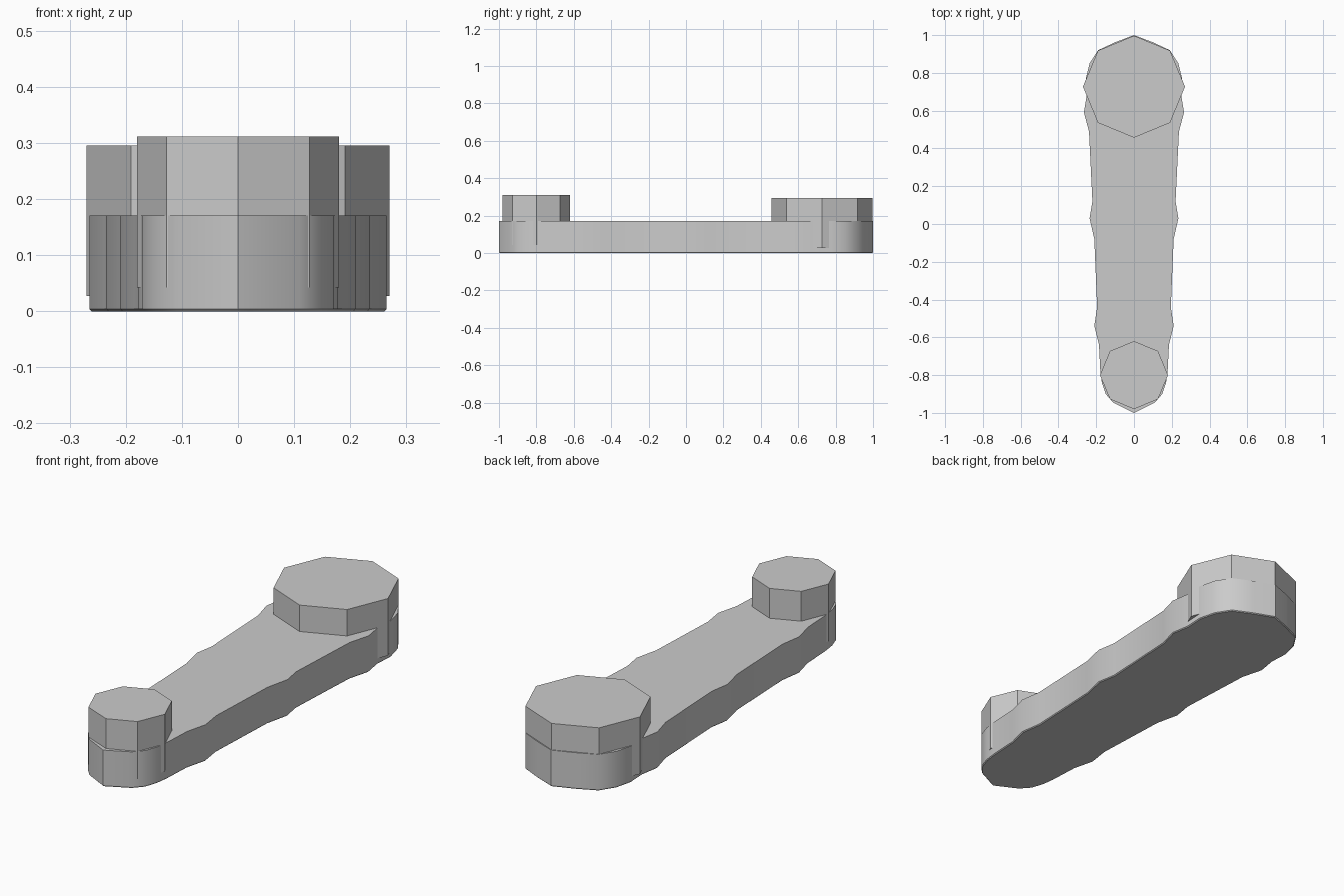
import bpy, bmesh, math

cube = bpy.data.objects.get("Cube")
if cube:
    bpy.data.objects.remove(cube, do_unlink=True)

# One plain grey for the whole model
grey = bpy.data.materials.new("plain grey")
grey.use_nodes = True
colour = (0.6, 0.6, 0.6, 1)
grey.diffuse_color = colour
grey.node_tree.nodes["Principled BSDF"].inputs["Base Color"].default_value = colour


def prism(name, outline, bottom, top, chamfer=0.0):
    """Extrude a flat outline upward, with an optional small chamfer below."""
    bm = bmesh.new()
    base = bm.faces.new([bm.verts.new((x, y, bottom)) for x, y in outline])
    bm.normal_update()
    if base.normal.z > 0:
        base.normal_flip()
    rim = list(base.edges)
    lid = bmesh.ops.extrude_face_region(bm, geom=[base], use_keep_orig=True)["geom"]
    for v in lid:
        if isinstance(v, bmesh.types.BMVert):
            v.co.z = top
    if chamfer:
        bmesh.ops.bevel(bm, geom=rim, offset=chamfer, segments=1, affect='EDGES')
    bmesh.ops.recalc_face_normals(bm, faces=bm.faces)
    mesh = bpy.data.meshes.new(name)
    bm.to_mesh(mesh)
    bm.free()
    mesh.materials.append(grey)
    obj = bpy.data.objects.new(name, mesh)
    bpy.context.collection.objects.link(obj)
    return obj


def octagon(y, radius):
    return [(radius * math.cos(i * math.tau / 8), y + radius * math.sin(i * math.tau / 8))
            for i in range(8)]


# Tapering arm with knuckled sides, mirrored from its left half
half = [(0.11, -0.945), (0.15, -0.90), (0.17, -0.84), (0.178, -0.78), (0.185, -0.64),
        (0.21, -0.54), (0.195, -0.44), (0.21, -0.08), (0.235, 0.03), (0.22, 0.12),
        (0.238, 0.49), (0.265, 0.59), (0.25, 0.68), (0.255, 0.77), (0.235, 0.85),
        (0.19, 0.92), (0.10, 0.962)]
outline = [(0, -1.0)] + half + [(0, 1.0)] + [(-x, y) for x, y in reversed(half)]
arm = prism("arm", outline, 0, 0.171, 0.004)

# Octagonal bosses at both ends
prism("rear_boss", octagon(0.727, 0.27), 0.027, 0.295)
prism("front_boss", octagon(-0.80, 0.18), 0.042, 0.311)

# Smooth the arm's rounded sides
bpy.ops.object.select_all(action='DESELECT')
arm.select_set(True)
bpy.context.view_layer.objects.active = arm
bpy.ops.object.shade_smooth_by_angle(angle=math.radians(40))
